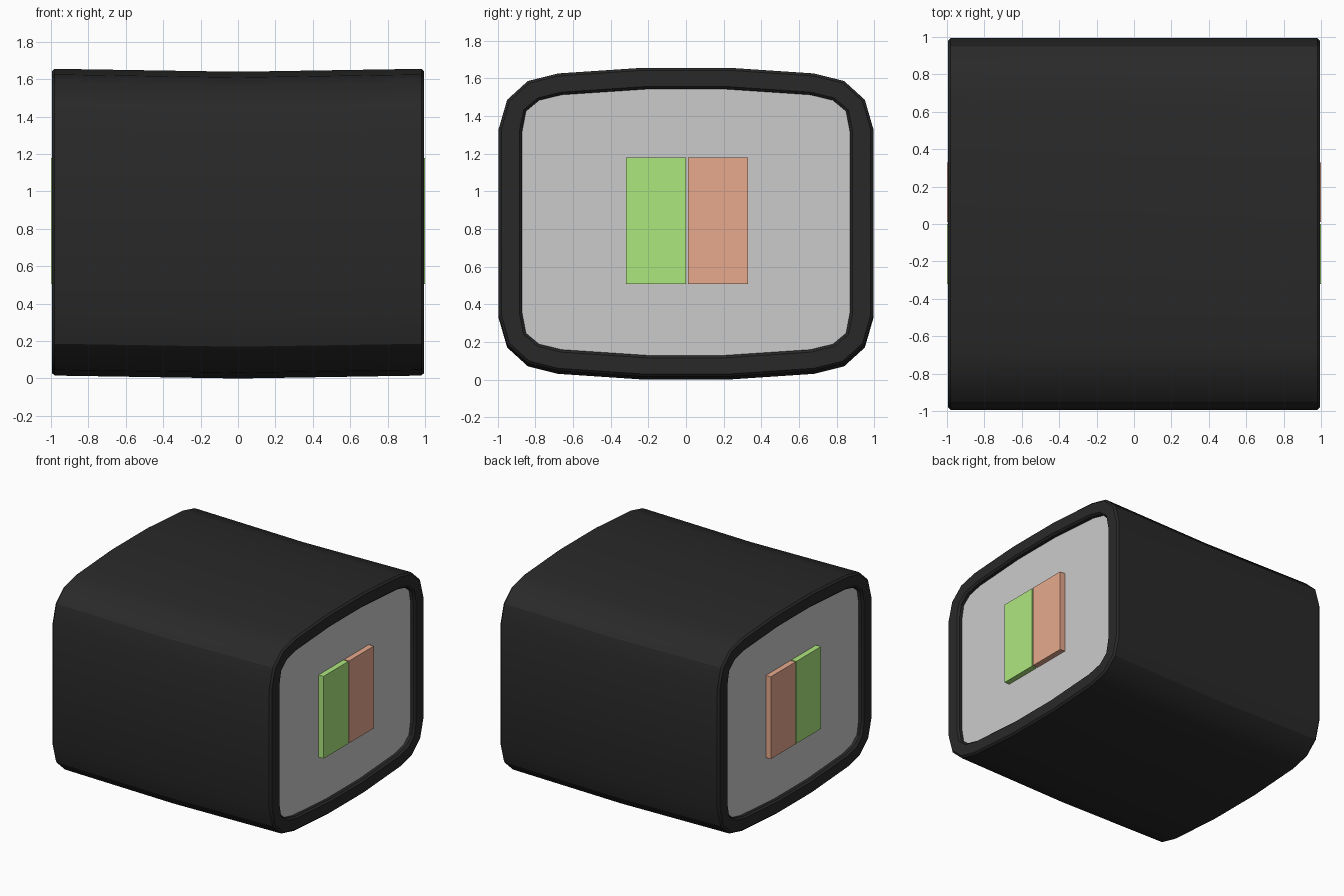
import bpy, bmesh, math

if "Cube" in bpy.data.objects:
    bpy.data.objects.remove(bpy.data.objects["Cube"])

# Quarter cross-sections (y, z from the middle) of the wrap's outside and inside
OUTER = [(0.23, 0.82), (0.68, 0.79), (0.84, 0.75), (0.95, 0.65), (0.995, 0.495)]
INNER = [(0.21, 0.707), (0.66, 0.677), (0.78, 0.648), (0.85, 0.59), (0.87, 0.485)]
MID_Z = 0.836


def material(name, rgb):
    mat = bpy.data.materials.new(name)
    mat.diffuse_color = (*rgb, 1)
    mat.use_nodes = True
    mat.node_tree.nodes["Principled BSDF"].inputs["Base Color"].default_value = mat.diffuse_color
    return mat


def ring(x, t):
    """Full section at x, blended from outside (t=0) to inside (t=1), sagging at the centre."""
    q = [(a + (c - a) * t, b + (d - b) * t) for (a, b), (c, d) in zip(OUTER, INNER)]
    loop = q + [(y, -z) for y, z in reversed(q)]
    loop += [(-y, z) for y, z in reversed(loop)]
    sag = 0.016 * (1 - abs(x))
    return [(x, y, MID_Z + z - sag) for y, z in loop]


def loft(name, sections, closed, mat=None):
    bm = bmesh.new()
    rings = [[bm.verts.new(p) for p in ring(x, t)] for x, t in sections]
    pairs = list(zip(rings, rings[1:]))
    if closed:
        pairs.append((rings[-1], rings[0]))
    else:
        bm.faces.new(rings[0])
        bm.faces.new(rings[-1])
    for a, b in pairs:
        n = len(a)
        for i in range(n):
            j = (i + 1) % n
            bm.faces.new((a[i], a[j], b[j], b[i]))
    bmesh.ops.recalc_face_normals(bm, faces=bm.faces)
    return finish(name, bm, mat)


def finish(name, bm, mat):
    mesh = bpy.data.meshes.new(name)
    bm.to_mesh(mesh)
    bm.free()
    obj = bpy.data.objects.new(name, mesh)
    bpy.context.collection.objects.link(obj)
    if mat:
        mesh.materials.append(mat)
    return obj


def filling(name, y0, y1, mat):
    bm = bmesh.new()
    bmesh.ops.create_cube(bm, size=1)
    for v in bm.verts:
        v.co = (v.co.x * 2, (y0 + y1) / 2 + v.co.y * (y1 - y0), 0.843 + v.co.z * 0.674)
    return finish(name, bm, mat)


# Seaweed wrap: hollow tube with softened rims
wrap = loft("seaweed_wrap", [
    (-0.98, 0), (0, 0), (0.98, 0), (0.995, 0.12), (0.995, 0.88), (0.98, 1),
    (0, 1), (-0.98, 1), (-0.995, 0.88), (-0.995, 0.12)],
    True, material("seaweed", (0.022, 0.022, 0.022)))
bpy.context.view_layer.objects.active = wrap
wrap.select_set(True)
bpy.ops.object.shade_smooth_by_angle(angle=math.radians(30))

# Rice core, slightly recessed at both ends
loft("rice", [(-0.955, 0.99), (0, 0.99), (0.955, 0.99)], False)

# Two filling strips running right through the roll
filling("cucumber_strip", -0.32, 0.0, material("cucumber", (0.42, 0.80, 0.21)))
filling("fish_strip", 0.01, 0.33, material("fish", (0.80, 0.40, 0.268)))
